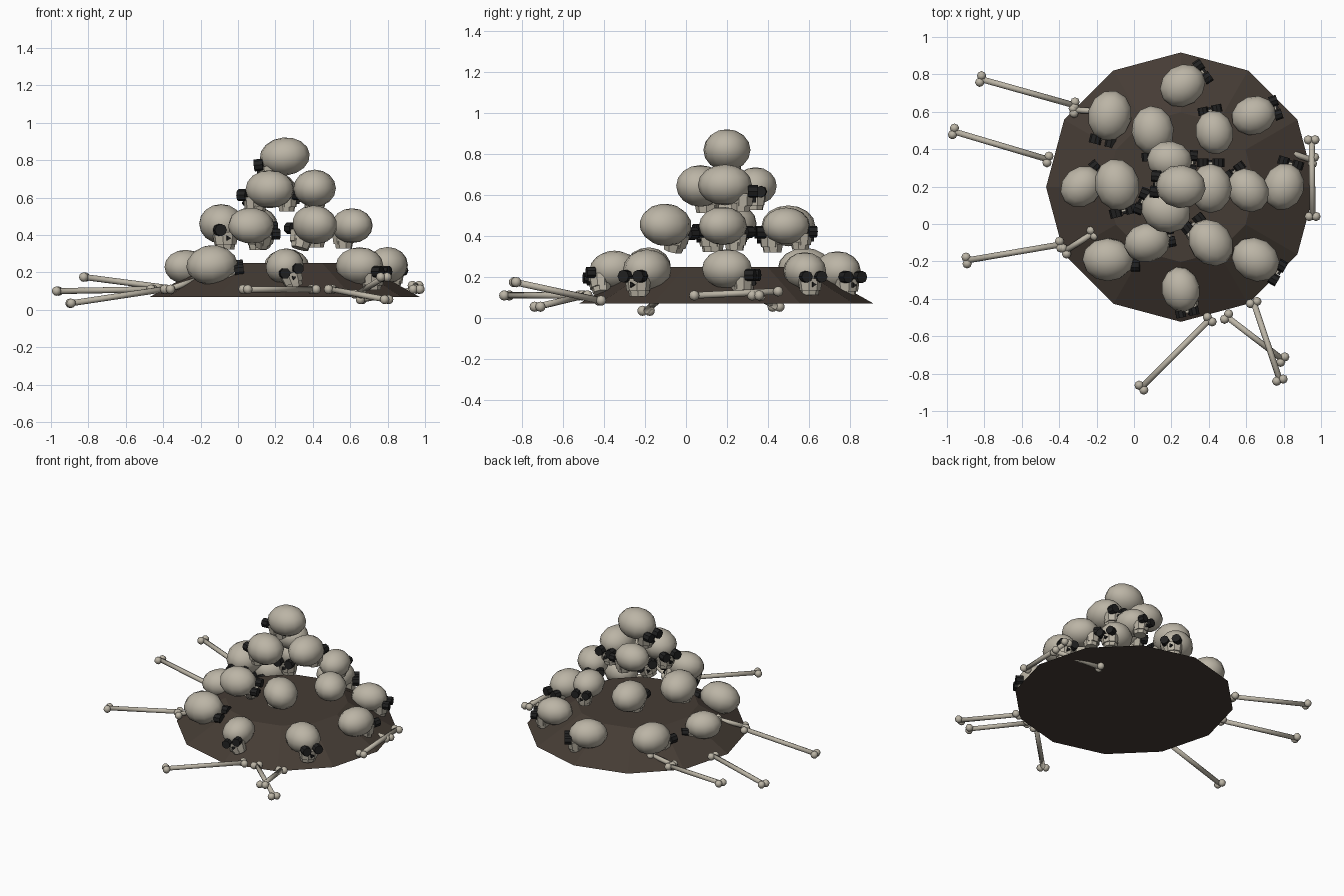
import bpy, bmesh, math
from mathutils import Matrix, Vector

if "Cube" in bpy.data.objects:
    bpy.data.objects.remove(bpy.data.objects["Cube"])


def material(name, rgb):
    m = bpy.data.materials.new(name)
    m.diffuse_color = (*rgb, 1)
    m.use_nodes = True
    m.node_tree.nodes["Principled BSDF"].inputs["Base Color"].default_value = m.diffuse_color
    return m


BONE = material("bone", (0.50, 0.46, 0.38))
DARK = material("socket_black", (0.015, 0.015, 0.015))
EARTH = material("earth", (0.06, 0.045, 0.035))


def finish(bm, name, mats):
    mesh = bpy.data.meshes.new(name)
    bm.to_mesh(mesh)
    bm.free()
    for m in mats:
        mesh.materials.append(m)
    ob = bpy.data.objects.new(name, mesh)
    bpy.context.collection.objects.link(ob)
    return ob


def paint(verts, index, smooth):
    for f in {f for v in verts for f in v.link_faces}:
        f.material_index = index
        f.smooth = smooth


def place(loc, size):
    return Matrix.Translation(loc) @ Matrix.Diagonal((*size, 1))


def block(bm, loc, size, taper):
    # box with chamfered upright edges and a narrower underside
    r = bmesh.ops.create_cone(bm, cap_ends=True, segments=8, radius1=0.54 * taper,
                              radius2=0.54, depth=1,
                              matrix=place(loc, size) @ Matrix.Rotation(math.pi / 8, 4, 'Z'))
    paint(r['verts'], 0, False)


def skull(name, x, y, z, facing, s=1.0, pitch=0.0, roll=0.0):
    bm = bmesh.new()
    # cranium
    r = bmesh.ops.create_uvsphere(bm, u_segments=12, v_segments=8, radius=1,
                                  matrix=place((0, 0, 0), (0.127, 0.109, 0.096)))
    paint(r['verts'], 0, True)
    # upper face and jaw
    block(bm, (0.085, 0, -0.07), (0.10, 0.12, 0.06), 0.85)
    block(bm, (0.075, 0, -0.105), (0.095, 0.10, 0.04), 0.85)
    # eye sockets
    turn = Matrix.Rotation(math.pi / 2, 4, 'Y')
    for side in (-1, 1):
        r = bmesh.ops.create_cone(bm, cap_ends=True, segments=8, radius1=0.03,
                                  radius2=0.03, depth=0.045,
                                  matrix=Matrix.Translation((0.132, side * 0.04, -0.03)) @ turn)
        paint(r['verts'], 1, False)
    # nose hole
    r = bmesh.ops.create_cone(bm, cap_ends=True, segments=3, radius1=0.014, radius2=0.014,
                              depth=0.03, matrix=Matrix.Translation((0.132, 0, -0.07)) @ turn)
    paint(r['verts'], 1, False)
    yaw = math.atan2(facing[1], facing[0])
    bm.transform(Matrix.Translation((x, y, z)) @ Matrix.Rotation(yaw, 4, 'Z')
                 @ Matrix.Rotation(pitch, 4, 'Y') @ Matrix.Rotation(roll, 4, 'X')
                 @ Matrix.Scale(s, 4))
    finish(bm, name, (BONE, DARK))


def long_bone(name, a, b):
    a, b = Vector(a), Vector(b)
    d = b - a
    bm = bmesh.new()
    # shaft
    r = bmesh.ops.create_cone(bm, cap_ends=True, segments=8, radius1=0.016, radius2=0.016,
                              depth=d.length, matrix=Matrix.Translation((a + b) / 2)
                              @ d.to_track_quat('Z', 'Y').to_matrix().to_4x4())
    paint(r['verts'], 0, True)
    # paired knuckles at each end
    across = d.cross(Vector((0, 0, 1))).normalized() * 0.018
    for end in (a, b):
        for side in (-1, 1):
            r = bmesh.ops.create_uvsphere(bm, u_segments=8, v_segments=6, radius=0.025,
                                          matrix=Matrix.Translation(end + across * side))
            paint(r['verts'], 0, True)
    finish(bm, name, (BONE,))


# earth mound
bm = bmesh.new()
bmesh.ops.create_cone(bm, cap_ends=True, segments=12, radius1=0.72, radius2=0.4, depth=0.18,
                      matrix=Matrix.Translation((0.25, 0.197, 0.16)))
finish(bm, "earth_mound", (EARTH,))

# skull layers: x, y, z, facing, size, pitch, roll
layers = {
    "bottom_skull": [
        (0.25, -0.35, 0.235, (0.2, -1), 0.96, 0, 0.35),
        (0.65, -0.19, 0.235, (0.85, -0.5), 1.04, 0, 0),
        (0.80, 0.20, 0.24, (0.3, 1), 1.0, 0, 0),
        (0.64, 0.58, 0.23, (1, 0.35), 0.95, 0, 0),
        (0.26, 0.74, 0.23, (0.8, 0.55), 1.0, 0, 0),
        (-0.13, 0.58, 0.24, (-0.25, -1), 1.07, 0, 0),
        (-0.28, 0.20, 0.23, (0.7, 0.6), 0.95, 0, 0),
        (-0.14, -0.19, 0.24, (1, 0), 1.08, -0.1, 0.3),
    ],
    "middle_skull": [
        (0.07, -0.10, 0.45, (1, 0.2), 0.98, 0, 0.5),
        (0.41, -0.10, 0.455, (-0.6, 0.75), 1.06, 0, 0.3),
        (0.61, 0.18, 0.45, (-0.6, 0.8), 0.97, 0, 0),
        (0.43, 0.49, 0.45, (-0.2, 1), 0.93, 0, 0),
        (0.10, 0.50, 0.45, (0.1, -1), 1.04, 0, 0),
        (-0.09, 0.21, 0.46, (0.25, -1), 1.1, 0, 0),
    ],
    "upper_skull": [
        (0.17, 0.07, 0.645, (-1, 0.4), 1.06, 0, 0),
        (0.41, 0.19, 0.65, (0, 1), 1.04, 0, 0),
        (0.19, 0.34, 0.645, (1, -0.1), 0.95, 0, 0),
    ],
    "crown_skull": [(0.25, 0.20, 0.82, (-1, 0.1), 1.06, 0.1, 0)],
}
for label, rows in layers.items():
    for i, row in enumerate(rows, 1):
        skull(f"{label}_{i}", *row)

# scattered long bones: outer end, inner end
bones = [
    ((-0.82, 0.775, 0.175), (-0.32, 0.635, 0.11)),
    ((-0.965, 0.495, 0.10), (-0.46, 0.345, 0.11)),
    ((-0.895, -0.195, 0.035), (-0.395, -0.11, 0.11)),
    ((0.04, -0.875, 0.11), (0.405, -0.51, 0.11)),
    ((0.795, -0.725, 0.055), (0.495, -0.495, 0.11)),
    ((0.78, -0.835, 0.175), (0.64, -0.42, 0.085)),
    ((0.95, 0.45, 0.13), (0.955, 0.04, 0.11)),
    ((0.96, 0.34, 0.11), (0.66, 0.44, 0.055)),
    ((-0.37, -0.145, 0.11), (-0.22, -0.05, 0.16)),
    ((-0.32, 0.61, 0.11), (-0.15, 0.60, 0.13)),
]
for i, (a, b) in enumerate(bones, 1):
    long_bone(f"long_bone_{i}", a, b)
